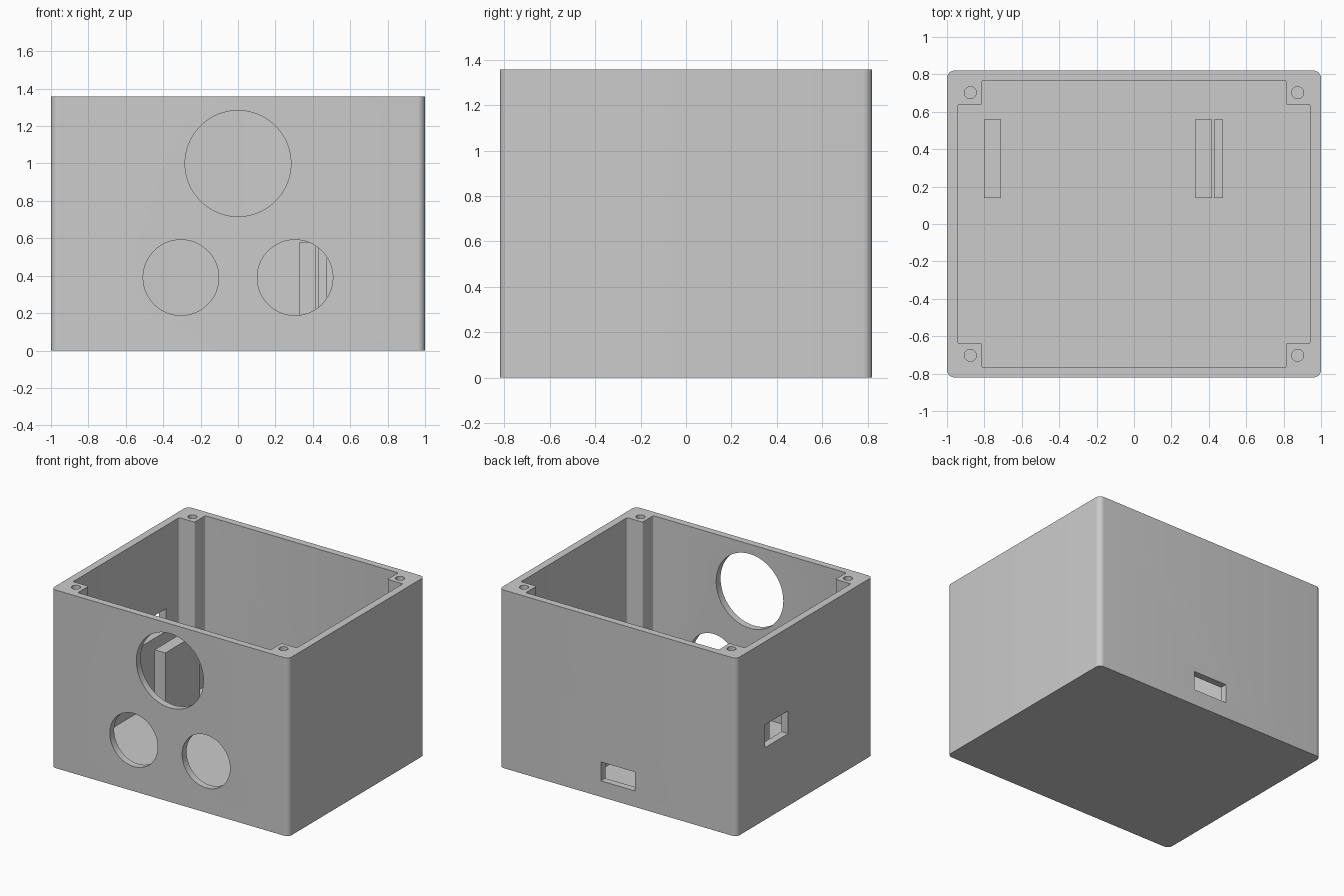
import bpy, bmesh, math
from mathutils import Vector

if "Cube" in bpy.data.objects:
    bpy.data.objects.remove(bpy.data.objects["Cube"], do_unlink=True)

HX, HY, H = 1.0, 0.82, 1.357      # outer half sizes and height
IX, IY, FLOOR = 0.943, 0.767, 0.06  # inner half sizes and floor thickness
PX, PY = 0.813, 0.638             # inner faces of the corner posts

grey = bpy.data.materials.new("plain grey plastic")
grey.use_nodes = True
colour = (0.6, 0.6, 0.6, 1)
grey.diffuse_color = colour
grey.node_tree.nodes["Principled BSDF"].inputs["Base Color"].default_value = colour


def prism(name, outline, z0, z1, radius=0.0, segments=6):
    """Extrude an outline upwards, optionally rounding its upright edges."""
    bm = bmesh.new()
    base = bm.faces.new([bm.verts.new((x, y, z0)) for x, y in outline])
    top = bmesh.ops.extrude_face_region(bm, geom=[base])["geom"]
    verts = [v for v in top if isinstance(v, bmesh.types.BMVert)]
    bmesh.ops.translate(bm, verts=verts, vec=(0, 0, z1 - z0))
    if radius:
        upright = [e for e in bm.edges
                   if abs(e.verts[0].co.z - e.verts[1].co.z) > 1e-4]
        bmesh.ops.bevel(bm, geom=upright, offset=radius, segments=segments,
                        profile=0.5, affect='EDGES')
    bmesh.ops.recalc_face_normals(bm, faces=bm.faces)
    mesh = bpy.data.meshes.new(name)
    bm.to_mesh(mesh)
    bm.free()
    mesh.materials.append(grey)
    obj = bpy.data.objects.new(name, mesh)
    bpy.context.collection.objects.link(obj)
    return obj


def block(name, x0, x1, y0, y1, z0, z1, **kw):
    return prism(name, [(x0, y0), (x1, y0), (x1, y1), (x0, y1)], z0, z1, **kw)


def round_cutter(name, centre, radius, depth, sides, rot=(0, 0, 0)):
    bpy.ops.mesh.primitive_cylinder_add(vertices=sides, radius=radius, depth=depth,
                                        location=centre, rotation=rot)
    obj = bpy.context.object
    obj.name = name
    obj.data.materials.append(grey)
    return obj


# Case body with rounded upright corners
case = block("case", -HX, HX, -HY, HY, 0, H, radius=0.04, segments=8)

# Cavity: a rectangle with its corners notched around the screw posts
quarter = [(IX, PY), (PX, PY), (PX, IY)]
outline = []
for sx, sy in ((1, 1), (-1, 1), (-1, -1), (1, -1)):
    corner = [(x * sx, y * sy) for x, y in quarter]
    outline += corner if sx * sy > 0 else corner[::-1]
cutters = [prism("cavity_cutter", outline, FLOOR, H + 0.1, radius=0.008, segments=3)]

# Front openings: one large above two small
for x, z, r in ((0, 1.0, 0.283), (-0.305, 0.39, 0.202), (0.305, 0.39, 0.202)):
    cutters.append(round_cutter("front_hole_cutter", (x, -HY, z), r, 0.3, 96,
                                (math.pi / 2, 0, 0)))

# Back slot and side port
cutters.append(block("back_slot_cutter", -0.143, 0.143, HY - 0.15, HY + 0.1, 0.122, 0.266))
cutters.append(block("side_port_cutter", -HX - 0.1, -HX + 0.15, 0.198, 0.478, 0.55, 0.724))

# Screw holes in the posts
for sx in (-1, 1):
    for sy in (-1, 1):
        cutters.append(round_cutter("screw_hole_cutter", (0.875 * sx, 0.702 * sy, H),
                                    0.032, 0.6, 32))

# Cut every opening, then discard the cutters
bpy.context.view_layer.objects.active = case
for cutter in cutters:
    cutter.hide_render = True
    mod = case.modifiers.new("cut", 'BOOLEAN')
    mod.operation = 'DIFFERENCE'
    mod.solver = 'EXACT'
    mod.object = cutter
    bpy.ops.object.modifier_apply(modifier=mod.name)
for cutter in cutters:
    bpy.data.objects.remove(cutter, do_unlink=True)

# Upright board supports standing on the floor
for name, x0, x1 in (("outer_support", -0.802, -0.711),
                     ("inner_support", 0.325, 0.417),
                     ("thin_support", 0.428, 0.475)):
    block(name, x0, x1, 0.14, 0.56, FLOOR - 0.01, 0.578)

# Smooth the round surfaces, keeping the edges sharp
bpy.ops.object.select_all(action='DESELECT')
case.select_set(True)
bpy.context.view_layer.objects.active = case
bpy.ops.object.shade_smooth_by_angle(angle=math.radians(35))
